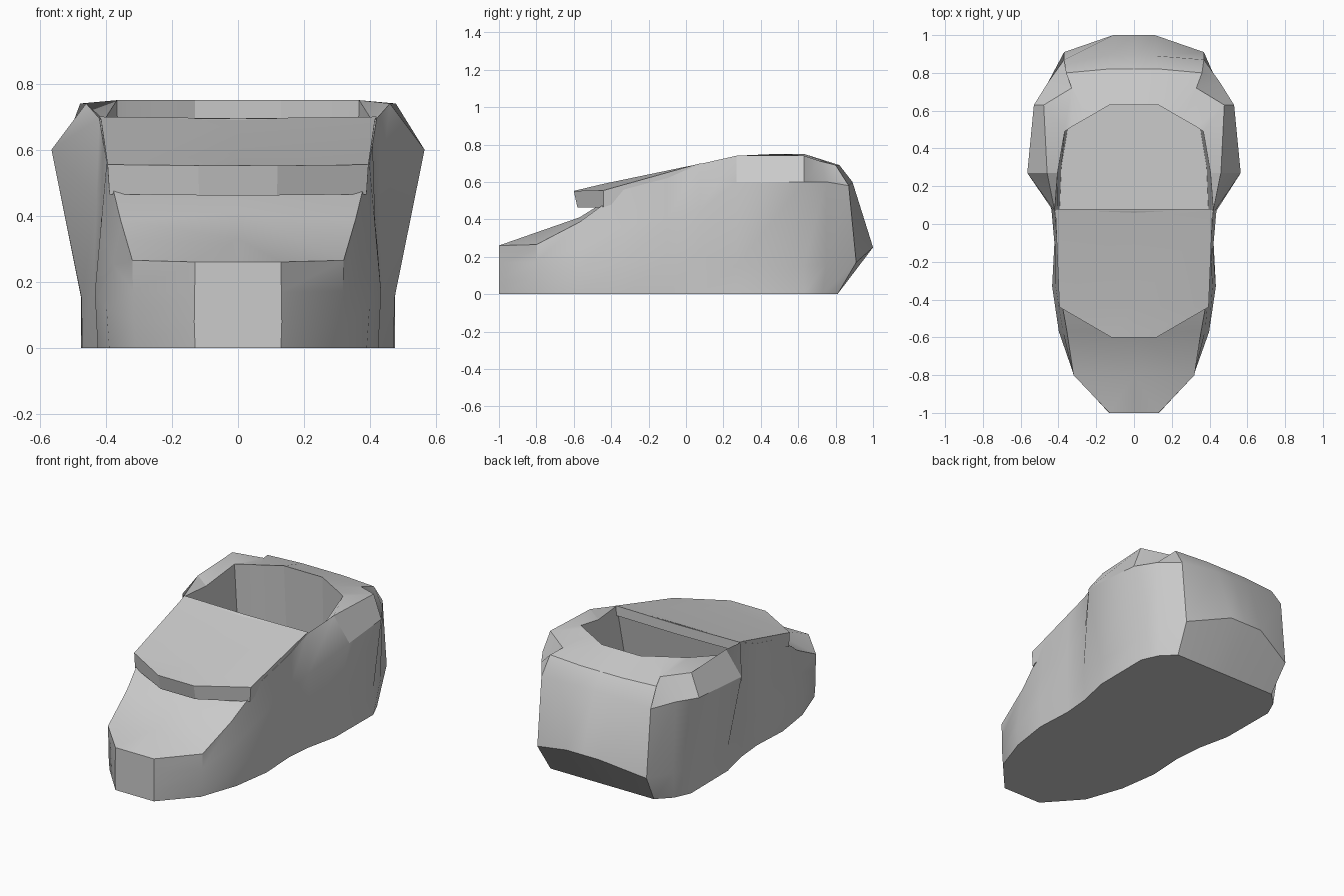
import bpy, bmesh, math

if "Cube" in bpy.data.objects:
    bpy.data.objects.remove(bpy.data.objects["Cube"])


def finish(name, verts, faces):
    """Mirror a half mesh across x and shade it, keeping creases sharp."""
    n = len(verts)
    bm = bmesh.new()
    vs = [bm.verts.new(v) for v in verts]
    vs += [bm.verts.new((-x, y, z)) for x, y, z in verts]
    for f in faces:
        bm.faces.new([vs[i] for i in f])
        bm.faces.new([vs[i + n] for i in reversed(f)])
    bmesh.ops.remove_doubles(bm, verts=bm.verts, dist=0.0005)
    bmesh.ops.recalc_face_normals(bm, faces=bm.faces)
    me = bpy.data.meshes.new(name)
    bm.to_mesh(me)
    bm.free()
    ob = bpy.data.objects.new(name, me)
    bpy.context.collection.objects.link(ob)
    bpy.ops.object.select_all(action='DESELECT')
    ob.select_set(True)
    bpy.context.view_layer.objects.active = ob
    bpy.ops.object.shade_smooth_by_angle(angle=math.radians(28))


def centred(points):
    """The same points moved onto the centre line."""
    return [(0, y, z) for x, y, z in points]


def front_column(xb, y, xt, zt):
    """Base, low, mid and top of the wall, leaning in from a slight bulge."""
    xl = xb * 1.02
    return [(xb, y, 0), (xl, y, zt * .3), (xl + (xt - xl) * .5, y, zt * .65), (xt, y, zt)]


# Toe and instep walls: base x, y, top x, top z
front = [front_column(*p) for p in (
    (.13, -1, .13, .26), (.31, -.8, .32, .265), (.39, -.57, .355, .385),
    (.425, -.33, .398, .56), (.413, -.1, .408, .62), (.428, .07, .42, .695))]
# Ankle and heel walls: base, low, mid, top
rear = [
    [(.472, .27, 0), (.474, .27, .15), (.565, .27, .6), (.46, .27, .74)],
    [(.475, .63, 0), (.475, .63, .15), (.53, .63, .6), (.478, .63, .74)],
    [(.43, .73, 0), (.44, .75, .16), (.455, .75, .6), (.33, .72, .71)],
    [(.35, .81, 0), (.37, .91, .17), (.37, .87, .58), (.36, .80, .69)],
    [(.12, .81, 0), (.11, 1, .25), (.12, .89, .6), (.14, .82, .69)]]
columns = [centred(front[0])] + front + rear + [centred(rear[-1])]

# Inner edge of the collar, and the insole outline below it
collar = [(.42, .07, .695), (.405, .27, .69), (.367, .49, .75),
          (.33, .515, .75), (.25, .56, .75), (.13, .63, .75)]
collar += centred(collar[-1:])
insole = [(x * .95, y + (.03 if y > .1 else -.12), .06) for x, y, z in collar]

verts, faces = [], []


def add(points):
    start = len(verts)
    verts.extend(points)
    return list(range(start, len(verts)))


col = [add(c) for c in columns]
rim, sole = add(collar), add(insole)
sole_mid = add(centred(insole))
base_mid = add(centred([c[0] for c in columns]))
# The toe is slightly crowned on the centre line
crown = {2: .065, 3: .025}
deck = add([(0, c[3][1], c[3][2] + crown.get(i, 0)) for i, c in enumerate(columns)])

for i in range(12):
    a, b = col[i], col[i + 1]
    # Outer wall
    for k in range(3):
        faces.append((a[k], b[k], b[k + 1], a[k + 1]))
    # Flat underside
    if 1 <= i < 9:
        faces.append((a[0], base_mid[i], base_mid[i + 1], b[0]))
    elif i == 9:
        faces.append((a[0], base_mid[9], base_mid[10], col[11][0], b[0]))
    # Toe and instep deck
    if i == 1:
        faces += [(a[3], b[3], deck[2]), (col[0][3], a[3], deck[2])]
    elif 2 <= i < 6:
        faces.append((a[3], b[3], deck[i + 1], deck[i]))
    # Collar, inner wall and insole
    if i >= 6:
        j = i - 6
        if j == 0:
            faces.append((a[3], b[3], rim[1]))
            a_top = a[3]
        else:
            faces.append((a[3], b[3], rim[j + 1], rim[j]))
            a_top = rim[j]
        faces.append((a_top, rim[j + 1], sole[j + 1], sole[j]))
        if j < 5:
            faces.append((sole[j], sole[j + 1], sole_mid[j + 1], sole_mid[j]))
# Wall under the front of the opening
faces.append((col[6][3], deck[6], sole_mid[0], sole[0]))
finish("shoe_body", verts, faces)

# Raised instep panel: upper outline, and an underside set back from it
top = [(0, -.6, .552), (.12, -.6, .552), (.395, -.44, .555), (.415, .05, .692),
       (.42, .08, .70), (0, .08, .695), (0, .05, .688), (0, -.44, .59)]
under = [(x * .985, y + (.02 if y < -.5 else 0), z - (.09 if y < 0 else .06))
         for x, y, z in top]
panel = [(0, 1, 2, 7), (7, 2, 3, 6), (6, 3, 4, 5)]
panel += [tuple(i + 8 for i in reversed(f)) for f in panel]
panel += [(i, i + 1, i + 9, i + 8) for i in range(5)]
finish("instep_panel", top + under, panel)
